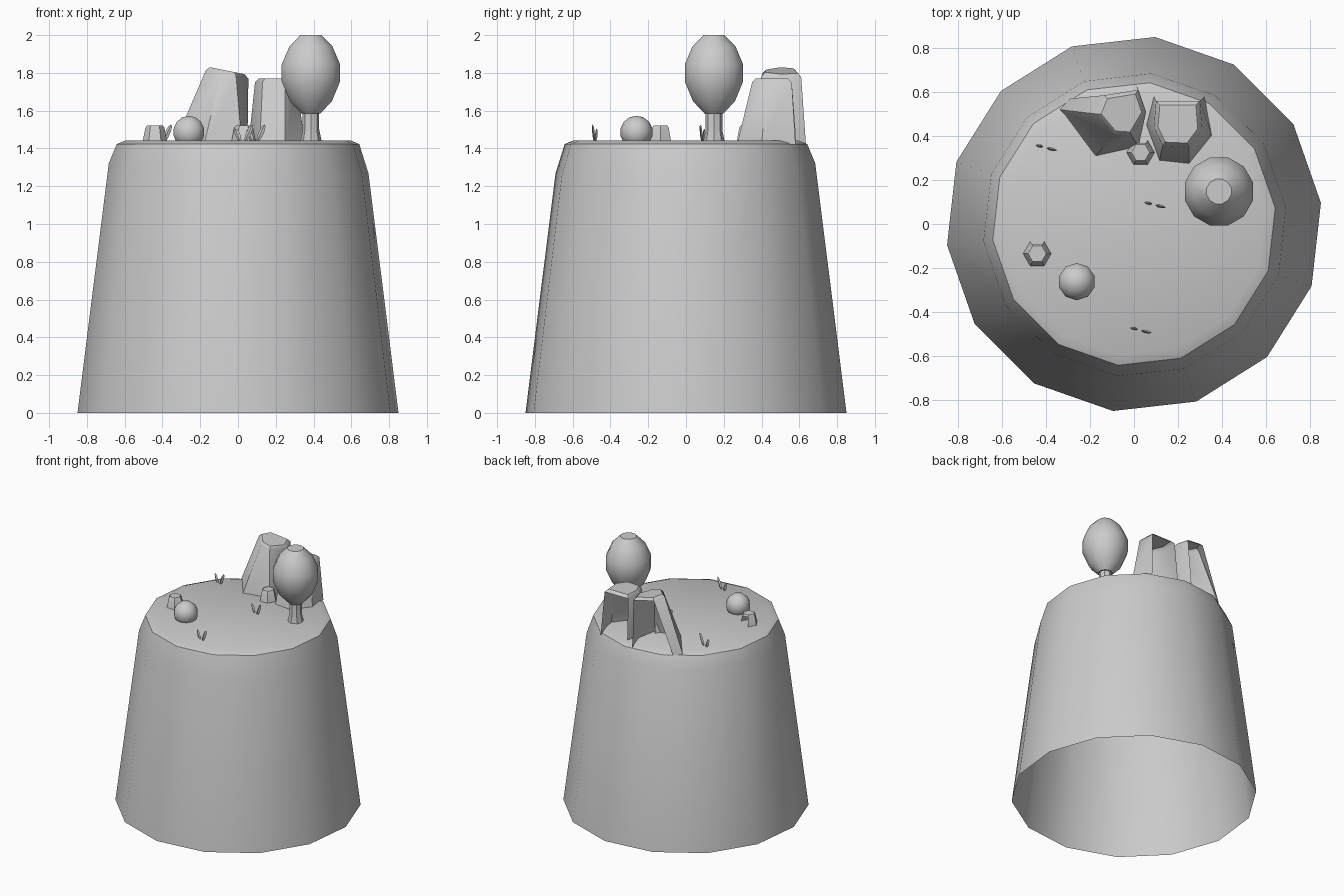
import bpy, bmesh, math
from mathutils import Vector, Matrix

if "Cube" in bpy.data.objects:
    bpy.data.objects.remove(bpy.data.objects["Cube"])


def finish(name, bm):
    bmesh.ops.recalc_face_normals(bm, faces=bm.faces)
    me = bpy.data.meshes.new(name)
    bm.to_mesh(me)
    bm.free()
    ob = bpy.data.objects.new(name, me)
    bpy.context.collection.objects.link(ob)
    return ob


def loft(name, rings, cap_start=False, cap_end=True, skip=()):
    """Skin a stack of rings; 'skip' lists side indices left open."""
    bm = bmesh.new()
    vs = [[bm.verts.new(p) for p in r] for r in rings]
    n = len(rings[0])
    for k in range(len(vs) - 1):
        for i in range(n):
            if k == 0 and i in skip:
                continue
            j = (i + 1) % n
            bm.faces.new((vs[k][i], vs[k][j], vs[k + 1][j], vs[k + 1][i]))
    if cap_start:
        bm.faces.new(vs[0][::-1])
    if cap_end:
        bm.faces.new(vs[-1])
    return finish(name, bm)


def ring(cx, cy, r, z, n, a0=0.0):
    return [(cx + r * math.cos(a0 + 2 * math.pi * i / n),
             cy + r * math.sin(a0 + 2 * math.pi * i / n), z) for i in range(n)]


# Hill: open-bottomed tapered pillar with an uneven shoulder
N, A = 14, math.radians(6.43)
shoulder = []
for i in range(N):
    a = A + 2 * math.pi * i / N
    z = 1.295 - 0.03 * math.cos(a) + 0.03 * math.sin(a)
    r = 0.855 - 0.126 * z
    shoulder.append((r * math.cos(a), r * math.sin(a), z))
loft("hill", [ring(0, 0, 0.855, 0, N, A), shoulder,
              ring(0, 0, 0.646, 1.423, N, A), ring(0, 0, 0.60, 1.442, N, A)])


# Rocks: tapered prisms with a chamfered top and an open back
def rock(name, base, top, zf, skip, z0=1.42, bev=0.02, inset=0.82):
    lower = [(x, y, z0) for x, y in base]
    upper = [Vector((x, y, zf(x) - bev)) for x, y in top]
    c = sum(upper, Vector()) / len(upper)
    cap = [c + (p - c) * inset + Vector((0, 0, bev)) for p in upper]
    loft(name, [lower, upper, cap], skip=skip)


rock("leaning_rock",
     [(-.29, .57), (-.34, .52), (-.18, .305), (.02, .35), (.05, .5), (.01, .635)],
     [(-.135, .585), (-.17, .5), (-.09, .405), (-.01, .40), (.055, .51), (.02, .61)],
     lambda x: 1.812 - 0.2 * (x + 0.06), {5})
rock("upright_rock",
     [(.09, .585), (.055, .45), (.115, .285), (.25, .27), (.355, .40), (.32, .58)],
     [(.10, .56), (.09, .44), (.13, .355), (.25, .35), (.31, .43), (.30, .56)],
     lambda x: 1.77, {5})
for name, x, y in (("pebble_left", -.44, -.135), ("pebble_back", .03, .325)):
    a0 = math.radians(120)
    rock(name, [p[:2] for p in ring(x, y, .068, 0, 6, a0)],
         [p[:2] for p in ring(x, y, .05, 0, 6, a0)], lambda x: 1.522, {5}, bev=.012)

# Tree: short trunk and egg-shaped crown
TX, TY = 0.386, 0.148
loft("tree_trunk", [ring(TX, TY, r, z, 8) for r, z in ((.058, 1.43), (.044, 1.50), (.044, 1.62))],
     cap_end=False)
crown = [(.052, 1.585), (.115, 1.65), (.16, 1.755), (.16, 1.845), (.118, 1.94), (.058, 2.0)]
loft("tree_crown", [ring(TX, TY, r, z, 12, math.pi / 12) for r, z in crown], cap_start=True)

# Bush
bm = bmesh.new()
bmesh.ops.create_uvsphere(bm, u_segments=10, v_segments=7, radius=0.087)
bmesh.ops.translate(bm, vec=(-.26, -.262, 1.486), verts=bm.verts)
finish("bush", bm)

# Grass tufts: slim leaf blades leaning sideways
for t, (x, y) in enumerate(((.09, .088), (-.405, .348), (.025, -.482))):
    for b, (dx, tilt, h) in enumerate(((-.012, -22, .075), (.012, 24, .10))):
        bm = bmesh.new()
        bmesh.ops.create_uvsphere(bm, u_segments=4, v_segments=5, radius=1)
        m = (Matrix.Translation((x + dx, y - dx * .3, 1.435))
             @ Matrix.Rotation(math.radians(-12), 4, 'Z')
             @ Matrix.Rotation(math.radians(tilt), 4, 'Y')
             @ Matrix.Translation((0, 0, h / 2))
             @ Matrix.Diagonal((.014, .007, h / 2, 1)))
        bmesh.ops.transform(bm, matrix=m, verts=bm.verts)
        finish(f"grass_{t}_{b}", bm)

# Smooth shading with hard edges kept
for ob in bpy.context.collection.objects:
    ob.select_set(True)
    bpy.context.view_layer.objects.active = ob
bpy.ops.object.shade_smooth_by_angle(angle=math.radians(40))
